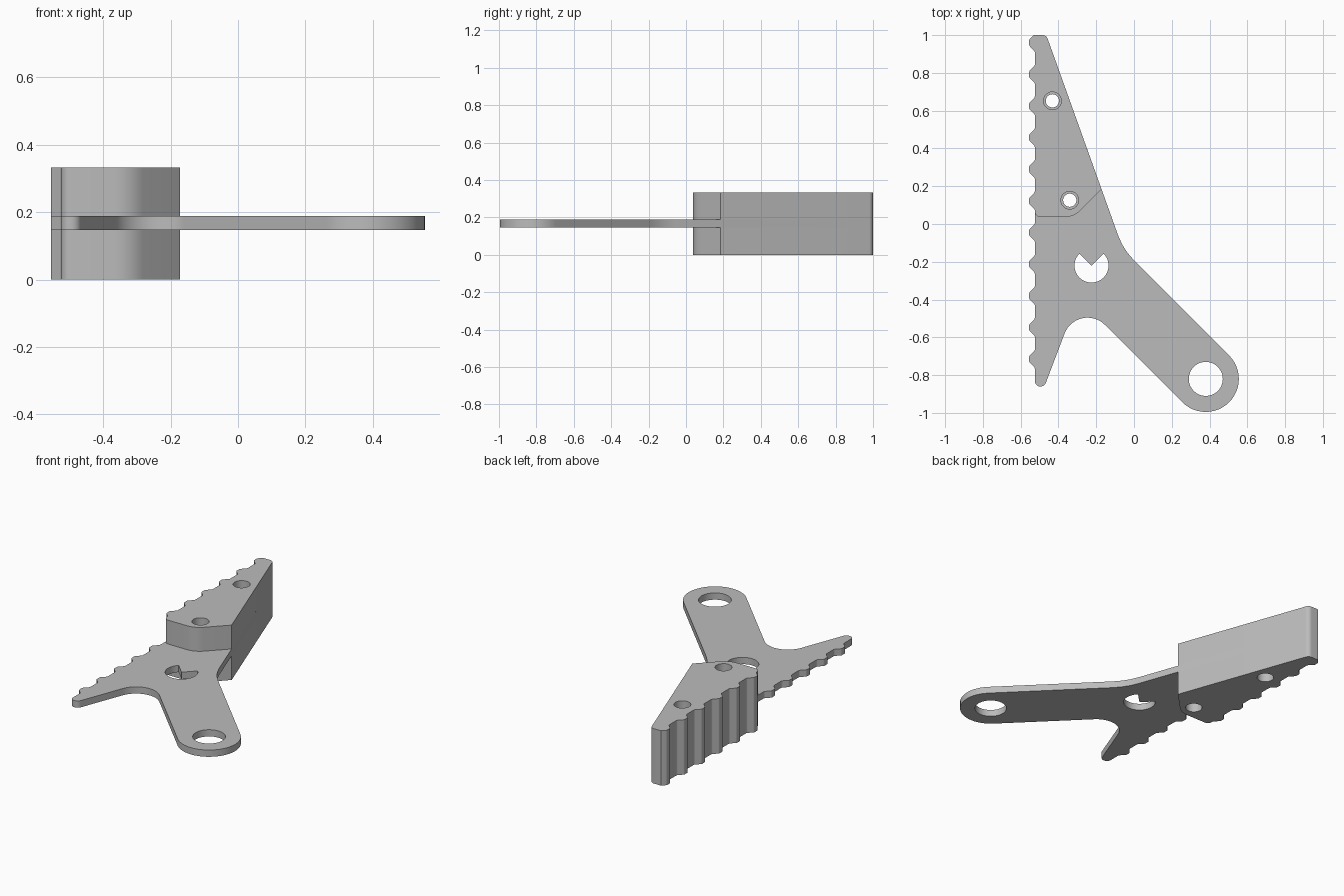
import bpy, bmesh, math
from mathutils import Vector

cube = bpy.data.objects.get("Cube")
if cube:
    bpy.data.objects.remove(cube, do_unlink=True)

grey = bpy.data.materials.new("plain grey")
grey.use_nodes = True
colour = (0.5, 0.5, 0.5, 1)
grey.diffuse_color = colour
grey.node_tree.nodes["Principled BSDF"].inputs["Base Color"].default_value = colour

PLATE_LOW, PLATE_HIGH, TOP = 0.147, 0.188, 0.333
EDGE, TOOTH, PITCH = -0.525, 0.03, 0.1675


def rounded(corners):
    """Outline from (x, y, radius) corners, each rounded by an arc."""
    out = []
    for i, (x, y, r) in enumerate(corners):
        p = Vector((x, y))
        a = (Vector(corners[i - 1][:2]) - p).normalized()
        b = (Vector(corners[(i + 1) % len(corners)][:2]) - p).normalized()
        if r == 0:
            out.append(p)
            continue
        half = a.angle(b) / 2
        centre = p + (a + b).normalized() * r / math.sin(half)
        start = p + a * r / math.tan(half) - centre
        sweep = start.angle_signed(p + b * r / math.tan(half) - centre)
        steps = max(3, int(abs(sweep) / math.radians(7)))
        for k in range(steps + 1):
            t = -sweep * k / steps
            c, s = math.cos(t), math.sin(t)
            out.append(centre + Vector((start.x * c - start.y * s, start.x * s + start.y * c)))
    return out


def circle(x, y, r, start=0, sweep=360, n=48):
    count = n if sweep == 360 else n + 1
    angles = [math.radians(start + sweep * k / n) for k in range(count)]
    return [Vector((x + r * math.cos(t), y + r * math.sin(t))) for t in angles]


def teeth(first, last):
    """Rounded teeth down the gripping edge, listed from low to high y."""
    pts = []
    for i in range(last, first - 1, -1):
        y = 0.96 - i * PITCH
        pts += [(EDGE, y - 0.046, 0.015), (EDGE - TOOTH, y - 0.016, 0.015),
                (EDGE - TOOTH, y + 0.016, 0.015)]
        pts.append((EDGE, y + 0.046, 0.015) if i else (EDGE - 0.006, 1.0, 0))
    return pts


def slab(name, loops, low, high):
    bm = bmesh.new()
    for loop in loops:
        verts = [bm.verts.new((p.x, p.y, low)) for p in loop]
        for i, v in enumerate(verts):
            bm.edges.new((verts[i - 1], v))
    bmesh.ops.remove_doubles(bm, verts=bm.verts[:], dist=0.0005)
    bmesh.ops.triangle_fill(bm, edges=bm.edges[:], use_beauty=True)
    ext = bmesh.ops.extrude_face_region(bm, geom=bm.faces[:], use_keep_orig=True)
    moved = [g for g in ext["geom"] if isinstance(g, bmesh.types.BMVert)]
    bmesh.ops.translate(bm, verts=moved, vec=(0, 0, high - low))
    bmesh.ops.recalc_face_normals(bm, faces=bm.faces[:])
    mesh = bpy.data.meshes.new(name)
    bm.to_mesh(mesh)
    bm.free()
    mesh.materials.append(grey)
    obj = bpy.data.objects.new(name, mesh)
    bpy.context.collection.objects.link(obj)
    bpy.ops.object.select_all(action='DESELECT')
    obj.select_set(True)
    bpy.context.view_layer.objects.active = obj
    bpy.ops.object.shade_smooth_by_angle(angle=math.radians(25))


# Shared top end of the jaw and its screw positions
tip = [(-0.464, 1.0, 0.03)]
screws = [(-0.432, 0.652), (-0.34, 0.126)]

# Thin plate with toothed edge, forked heel and round-ended arm
plate = rounded(teeth(0, 10) + tip + [
    (-0.0575, -0.1345, 0.35), (0.6275, -0.82, 0.175), (0.38, -1.0675, 0.175),
    (-0.296, -0.392, 0.13), (-0.474, -0.86, 0.03), (EDGE, -0.86, 0.028)])
pivot = circle(-0.225, -0.22, 0.09, 135, 270) + [Vector((-0.225, -0.22))]
slab("jaw_plate", [plate, pivot, circle(0.38, -0.82, 0.09)]
     + [circle(x, y, 0.035) for x, y in screws], PLATE_LOW, PLATE_HIGH)

# Thick jaw blocks above and below the plate
block = rounded(teeth(0, 5) + tip + [
    (-0.172, 0.185, 0), (-0.317, 0.037, 0.12), (EDGE, 0.037, 0.03)])
bores = [circle(x, y, 0.047) for x, y in screws]
slab("upper_jaw_block", [block] + bores, PLATE_HIGH, TOP)
slab("lower_jaw_block", [block] + bores, 0, PLATE_LOW)
